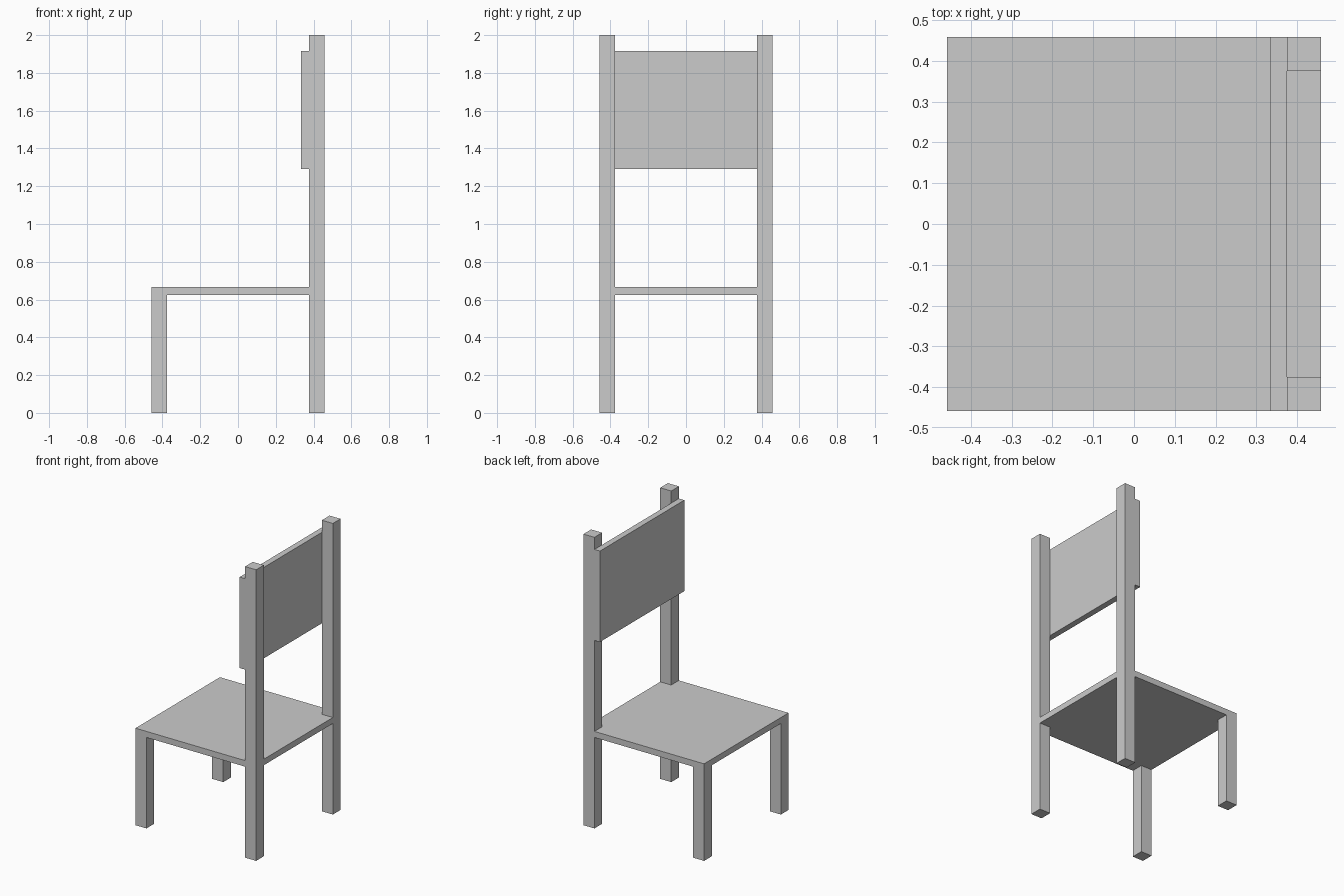
import bpy, bmesh

if "Cube" in bpy.data.objects:
    bpy.data.objects.remove(bpy.data.objects["Cube"])

U = 1 / 12            # the chair is laid out on a grid of 24 units in height
HALF = 5.5 * U        # half of the footprint
INNER = 4.5 * U       # inner faces of the legs
SEAT_LOW, SEAT_TOP = 7.5 * U, 8 * U


def prism(name, outline, z0, z1):
    """Extrude a flat x, y outline from z0 up to z1."""
    bm = bmesh.new()
    base = bm.faces.new([bm.verts.new((x, y, z0)) for x, y in outline])
    top = bmesh.ops.extrude_face_region(bm, geom=[base], use_keep_orig=True)
    verts = [g for g in top["geom"] if isinstance(g, bmesh.types.BMVert)]
    bmesh.ops.translate(bm, verts=verts, vec=(0, 0, z1 - z0))
    bmesh.ops.recalc_face_normals(bm, faces=bm.faces)
    mesh = bpy.data.meshes.new(name)
    bm.to_mesh(mesh)
    bm.free()
    obj = bpy.data.objects.new(name, mesh)
    bpy.context.collection.objects.link(obj)
    return obj


def box(name, x0, x1, y0, y1, z0, z1):
    return prism(name, [(x0, y0), (x1, y0), (x1, y1), (x0, y1)], z0, z1)


# Legs: short ones under the seat, tall ones that also carry the backrest
for side, y0, y1 in (("left", -HALF, -INNER), ("right", INNER, HALF)):
    box(f"front_leg_{side}", -HALF, -INNER, y0, y1, 0, SEAT_LOW)
    box(f"back_post_{side}", INNER, HALF, y0, y1, 0, 2)

# Seat, notched around the two back posts
prism("seat", [(-HALF, -HALF), (INNER, -HALF), (INNER, -INNER), (HALF, -INNER),
               (HALF, INNER), (INNER, INNER), (INNER, HALF), (-HALF, HALF)],
      SEAT_LOW, SEAT_TOP)

# Backrest panel fixed to the front of the posts
box("backrest", 4 * U, INNER, -HALF, HALF, 15.5 * U, 23 * U)
